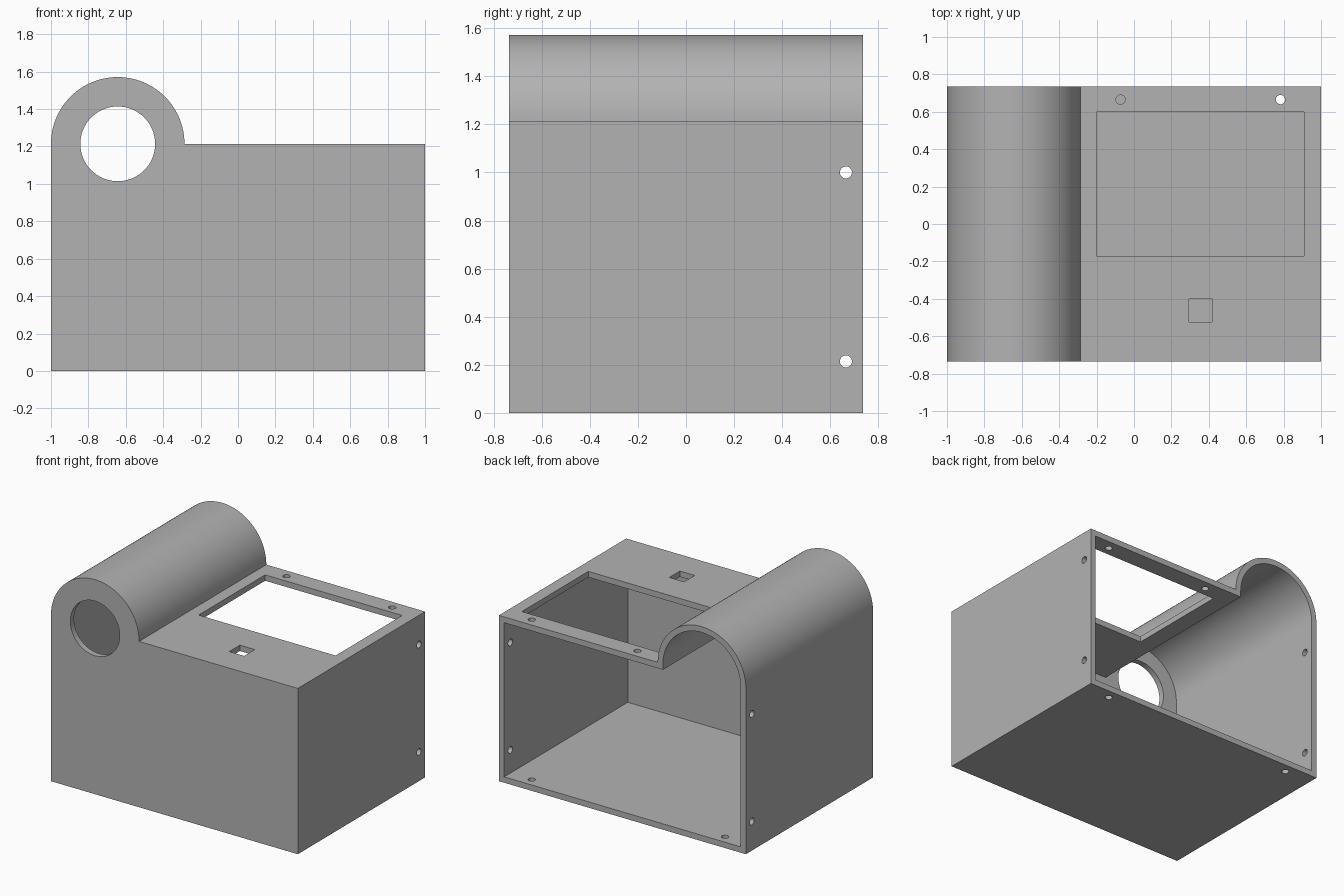
import bpy
import bmesh
from math import cos, sin, pi
from mathutils import Matrix

cube = bpy.data.objects.get("Cube")
if cube:
    bpy.data.objects.remove(cube, do_unlink=True)

WALL = 0.043
HEIGHT = 1.214         # top of the flat lid
HALF_DEPTH = 0.736
ARCH_R = 0.357
ARCH_X = -1 + ARCH_R
HOLE_Y = HALF_DEPTH - 0.071

grey = bpy.data.materials.new("plain grey")
grey.use_nodes = True
grey.diffuse_color = (0.45, 0.45, 0.45, 1)
grey.node_tree.nodes["Principled BSDF"].inputs["Base Color"].default_value = grey.diffuse_color


def add_object(name, bm):
    bmesh.ops.recalc_face_normals(bm, faces=bm.faces)
    mesh = bpy.data.meshes.new(name)
    bm.to_mesh(mesh)
    bm.free()
    mesh.materials.append(grey)
    obj = bpy.data.objects.new(name, mesh)
    bpy.context.collection.objects.link(obj)
    return obj


def arched_block(name, inset, y0, y1):
    """Box with a half-round hump on its right, shrunk by inset, along y."""
    side, top = 1 - inset, HEIGHT - inset
    r = ARCH_R - inset
    outline = [(-side, inset), (side, inset), (side, top)]
    if inset:
        outline.append((ARCH_X + r, top))
    steps = 48
    outline += [(ARCH_X + r * cos(pi * i / steps), HEIGHT + r * sin(pi * i / steps))
                for i in range(steps + 1)]
    bm = bmesh.new()
    face = bm.faces.new([bm.verts.new((x, y0, z)) for x, z in outline])
    swept = bmesh.ops.extrude_face_region(bm, geom=[face])["geom"]
    verts = [v for v in swept if isinstance(v, bmesh.types.BMVert)]
    bmesh.ops.translate(bm, verts=verts, vec=(0, y1 - y0, 0))
    return add_object(name, bm)


def cut(cutter):
    cutter.hide_render = True
    mod = case.modifiers.new(cutter.name, "BOOLEAN")
    mod.operation = "DIFFERENCE"
    mod.solver = "EXACT"
    mod.object = cutter
    bpy.ops.object.modifier_apply(modifier=mod.name)
    bpy.data.objects.remove(cutter, do_unlink=True)


def cut_box(x0, x1, y0, y1):
    bm = bmesh.new()
    size = Matrix.Diagonal((x1 - x0, y1 - y0, 0.2, 1))
    place = Matrix.Translation(((x0 + x1) / 2, (y0 + y1) / 2, HEIGHT))
    bmesh.ops.create_cube(bm, size=1, matrix=place @ size)
    cut(add_object("box_cutter", bm))


def cut_round(center, radius, length, axis, segments=24):
    bm = bmesh.new()
    turn = {"X": Matrix.Rotation(pi / 2, 4, "Y"),
            "Y": Matrix.Rotation(pi / 2, 4, "X"),
            "Z": Matrix.Identity(4)}[axis]
    bmesh.ops.create_cone(bm, cap_ends=True, segments=segments, radius1=radius,
                          radius2=radius, depth=length,
                          matrix=Matrix.Translation(center) @ turn)
    cut(add_object("round_cutter", bm))


# Case shell, open at the back
case = arched_block("case_shell", 0, -HALF_DEPTH, HALF_DEPTH)
bpy.ops.object.select_all(action="DESELECT")
case.select_set(True)
bpy.context.view_layer.objects.active = case
cut(arched_block("cavity_cutter", WALL, -HALF_DEPTH + WALL, HALF_DEPTH + 0.1))

# Round opening in the front of the hump
cut_round((ARCH_X, -HALF_DEPTH, HEIGHT), 0.2, 0.3, "Y", 64)

# Large window and small square hole in the lid
cut_box(-0.2, 0.91, -0.17, 0.6)
cut_box(0.295, 0.416, -0.523, -0.4)

# Screw holes near the open back: sides, lid and floor
for z in (0.214, 1.0):
    cut_round((0, HOLE_Y, z), 0.025, 2.4, "X")
for x, z in ((-0.072, HEIGHT), (0.783, HEIGHT), (-0.783, 0), (0.783, 0)):
    cut_round((x, HOLE_Y, z), 0.025, 0.2, "Z")

bpy.ops.object.shade_smooth_by_angle(angle=pi / 6)
